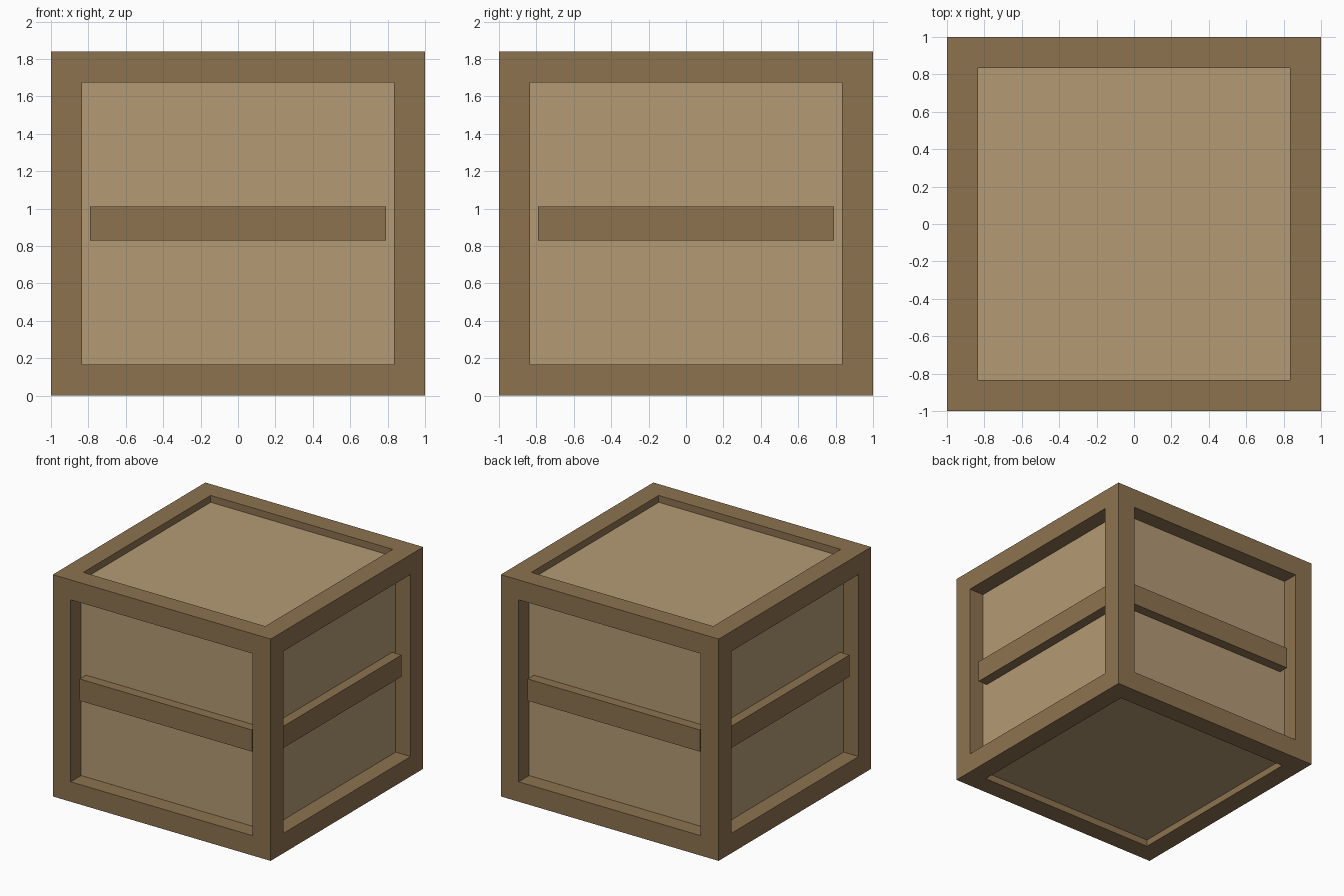
import bpy, bmesh
from mathutils import Matrix, Vector

cube = bpy.data.objects.get("Cube")
if cube:
    bpy.data.objects.remove(cube, do_unlink=True)

HEIGHT = 1.84
MID = HEIGHT / 2
BEAM = 0.165     # frame beam thickness
PANEL = 0.863    # half size of the inner box


def make_material(name, rgb):
    mat = bpy.data.materials.new(name)
    mat.use_nodes = True
    mat.diffuse_color = (*rgb, 1)
    mat.node_tree.nodes["Principled BSDF"].inputs["Base Color"].default_value = (*rgb, 1)
    return mat


dark_wood = make_material("dark_wood", (0.266, 0.171, 0.08))
light_wood = make_material("light_wood", (0.456, 0.323, 0.178))


def box_mesh(size):
    bm = bmesh.new()
    bmesh.ops.create_cube(bm, size=1, matrix=Matrix.Diagonal((*size, 1)))
    return bm


def add_object(name, bm, mat, location):
    mesh = bpy.data.meshes.new(name)
    bm.to_mesh(mesh)
    bm.free()
    mesh.materials.append(mat)
    obj = bpy.data.objects.new(name, mesh)
    obj.location = location
    bpy.context.collection.objects.link(obj)
    return obj


# Frame: one hollow mesh, with a window cut through each face of a box
bm = box_mesh((2, 2, HEIGHT))
windows = list(bm.faces)
bmesh.ops.inset_individual(bm, faces=windows, thickness=BEAM, use_even_offset=True)
for face in windows:
    inward = -face.normal * BEAM
    inner = bmesh.ops.extrude_discrete_faces(bm, faces=[face])["faces"][0]
    bmesh.ops.translate(bm, verts=inner.verts, vec=inward)
    bmesh.ops.delete(bm, geom=[inner], context="FACES_ONLY")
bmesh.ops.remove_doubles(bm, verts=bm.verts, dist=0.001)
bmesh.ops.recalc_face_normals(bm, faces=bm.faces)
add_object("frame", bm, dark_wood, (0, 0, MID))

# Panels: the inner box, seen through the windows
add_object("panels", box_mesh([PANEL * 2] * 3), light_wood, (0, 0, MID))

# Slats: one across the middle of each side
sides = {"front": (0, -1), "back": (0, 1), "left": (1, 0), "right": (-1, 0)}
for side, (dx, dy) in sides.items():
    size = (0.11, 1.58, 0.18) if dx else (1.58, 0.11, 0.18)
    place = Vector((dx, dy, 0)) * 0.892 + Vector((0, 0, MID))
    add_object(side + "_slat", box_mesh(size), dark_wood, place)
